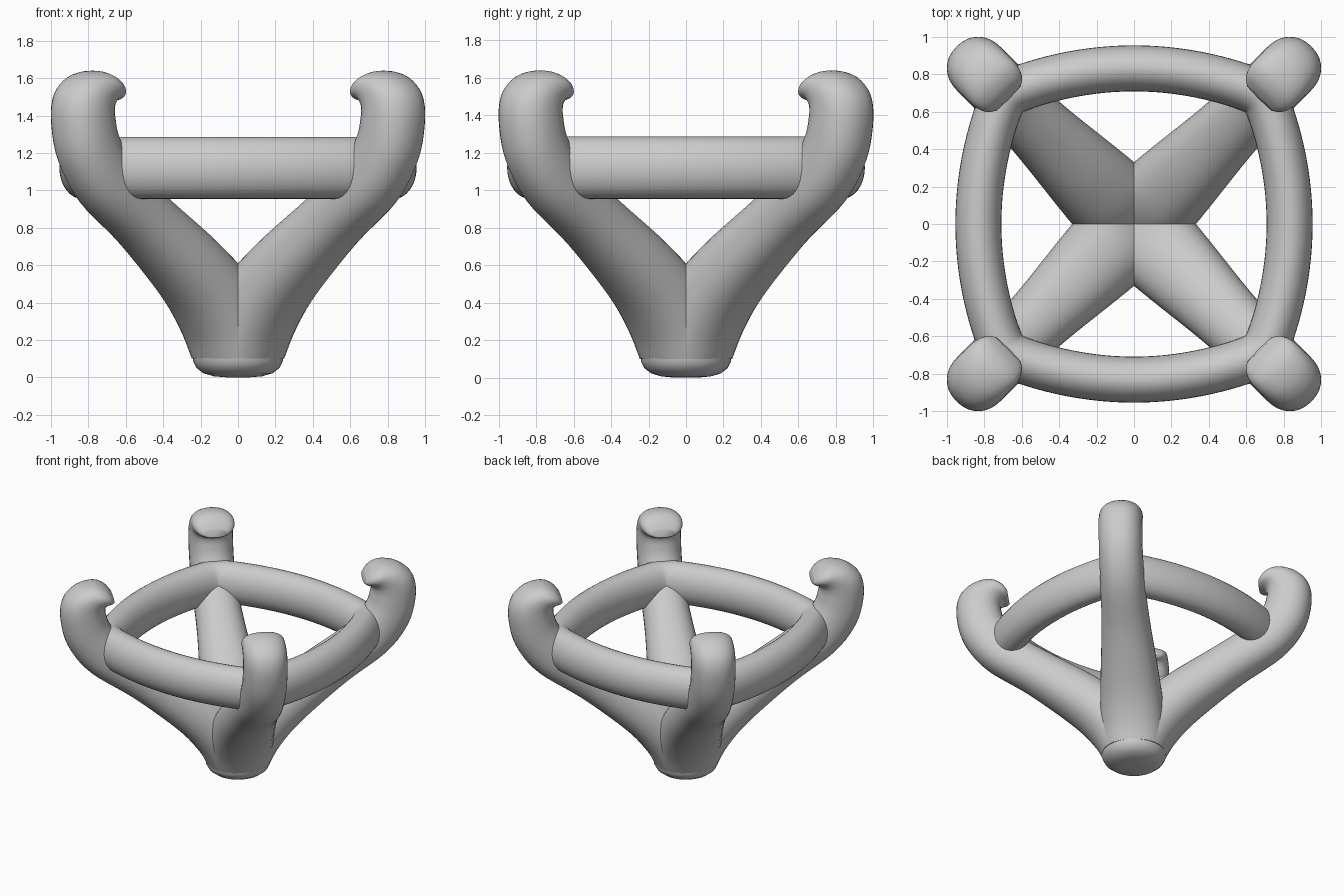
import bpy, bmesh, math
from mathutils import Vector

if "Cube" in bpy.data.objects:
    bpy.data.objects.remove(bpy.data.objects["Cube"])

SIDES = 32
UP = Vector((0, 0, 1))


def spow(v, p):
    return math.copysign(abs(v) ** p, v)


def sweep(name, sections, power=1.0, closed=False):
    """Skin rounded sections, each given as (centre, half-axis u, half-axis v)."""
    bm = bmesh.new()
    rings = []
    for c, u, v in sections:
        ring = []
        for i in range(SIDES):
            a = 2 * math.pi * i / SIDES
            ring.append(bm.verts.new(c + u * spow(math.cos(a), power) + v * spow(math.sin(a), power)))
        rings.append(ring)
    if not closed:
        bm.faces.new(rings[0])
        bm.faces.new(rings[-1])
    for r, s in zip(rings, rings[1:] + (rings[:1] if closed else [])):
        for i in range(SIDES):
            j = (i + 1) % SIDES
            bm.faces.new((r[i], r[j], s[j], s[i]))
    bmesh.ops.recalc_face_normals(bm, faces=bm.faces)
    mesh = bpy.data.meshes.new(name)
    bm.to_mesh(mesh)
    bm.free()
    obj = bpy.data.objects.new(name, mesh)
    bpy.context.collection.objects.link(obj)
    bpy.ops.object.select_all(action='DESELECT')
    obj.select_set(True)
    bpy.context.view_layer.objects.active = obj
    bpy.ops.object.shade_smooth_by_angle(angle=math.radians(50))
    return obj


def smooth_path(keys, steps):
    """Catmull-Rom interpolation through tuples of numbers."""
    pts = [keys[0]] + keys + [keys[-1]]
    out = []
    for p0, p1, p2, p3 in zip(pts, pts[1:], pts[2:], pts[3:]):
        for k in range(steps):
            t = k / steps
            out.append(tuple(
                0.5 * (2 * b + (c - a) * t + (2 * a - 5 * b + 4 * c - d) * t * t
                       + (3 * b - a - 3 * c + d) * t ** 3)
                for a, b, c, d in zip(p0, p1, p2, p3)))
    return out + [keys[-1]]


# Prong profile: outer (reach, z), inner (reach, z), half width
PRONG = [
    (0.24, 0.10, -0.24, 0.10, 0.24),
    (0.31, 0.225, 0.01, 0.52, 0.24),
    (0.465, 0.405, 0.24, 0.73, 0.222),
    (0.80, 0.69, 0.616, 0.98, 0.183),
    (1.12, 0.92, 0.87, 1.16, 0.168),
    (1.285, 1.14, 0.97, 1.30, 0.165),
    (1.34, 1.36, 1.00, 1.39, 0.165),
    (1.32, 1.515, 1.005, 1.44, 0.164),
    (1.225, 1.61, 0.995, 1.465, 0.162),
    (1.10, 1.64, 0.98, 1.475, 0.157),
    (1.01, 1.61, 0.96, 1.478, 0.135),
    (0.955, 1.55, 0.945, 1.49, 0.095),
]

# Four hooked prongs on the diagonals
for n, label in enumerate(("back_right", "back_left", "front_left", "front_right")):
    ang = math.radians(45 + 90 * n)
    out = Vector((math.cos(ang), math.sin(ang), 0))
    side = Vector((-math.sin(ang), math.cos(ang), 0))
    secs = []
    for od, oz, idd, iz, w in smooth_path(PRONG, 5):
        o, i = out * od + UP * oz, out * idd + UP * iz
        secs.append(((o + i) / 2, (o - i) / 2, side * w))
    sweep("prong_" + label, secs, 0.92)


def rail_point(theta):
    """Bowed square: smooth minimum of two neighbouring bowed sides."""
    total = 0
    for c, s in ((abs(math.cos(theta)), abs(math.sin(theta))),
                 (abs(math.sin(theta)), abs(math.cos(theta)))):
        k = 0.285 * s * s
        r = 0.832 / c if k < 1e-6 else (-c + math.sqrt(c * c + 4 * k * 0.832)) / (2 * k)
        total += r ** -40
    r = total ** (-1 / 40)
    return Vector((r * math.cos(theta), r * math.sin(theta), 1.12))


# Bowed square rail joining the prongs
secs = []
for k in range(160):
    th = 2 * math.pi * k / 160
    tangent = rail_point(th + 0.02) - rail_point(th - 0.02)
    secs.append((rail_point(th), tangent.cross(UP).normalized() * 0.123, UP * 0.166))
sweep("rail", secs, closed=True)

# Rounded foot where the prongs meet
foot = [(0.06, 0.0), (0.13, 0.006), (0.185, 0.022), (0.222, 0.05), (0.24, 0.085), (0.243, 0.115), (0.20, 0.13)]
sweep("foot", [(UP * z, Vector((r, 0, 0)), Vector((0, r, 0))) for r, z in foot])
